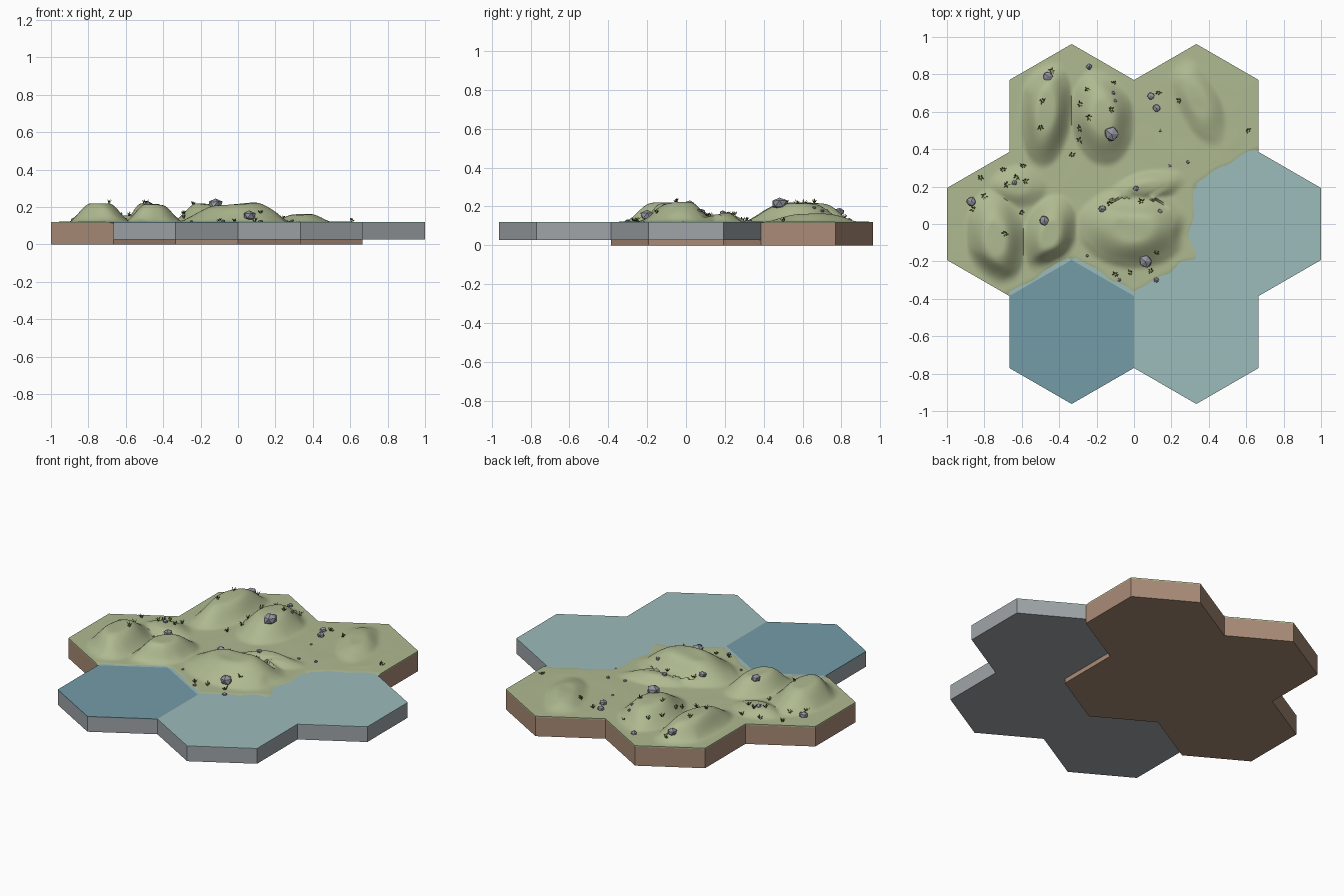
import bpy, bmesh, math, random
from mathutils import Vector, noise

if "Cube" in bpy.data.objects:
    bpy.data.objects.remove(bpy.data.objects["Cube"])

random.seed(4)
W = 2 / 3                       # hex width across flats
R = W / math.sqrt(3)            # hex corner radius
LEVEL = 0.1195                  # water level
DY = 1.5 * R
LAND = [(0, 0), (-W, 0), (-W / 2, DY), (W / 2, DY)]
SHALLOW = [(W, 0), (W / 2, -DY)]
DEEP = [(-W / 2, -DY)]


def material(name, r, g, b):
    m = bpy.data.materials.new(name)
    m.diffuse_color = tuple((c / 255) ** 2.2 for c in (r, g, b)) + (1,)
    m.use_nodes = True
    m.node_tree.nodes["Principled BSDF"].inputs["Base Color"].default_value = m.diffuse_color
    return m


GRASS = material("meadow green", 173, 184, 143)
EARTH = material("earth brown", 168, 138, 118)
STONE = material("base grey", 158, 163, 167)
TEAL = material("shallow water", 155, 187, 185)
BLUE = material("deep water", 115, 154, 166)
ROCK = material("rock grey", 146, 147, 158)
DARK = material("dark leaf", 84, 98, 44)
LIME = material("yellow leaf", 160, 166, 62)


def finish(name, bm, mats, smooth=False):
    me = bpy.data.meshes.new(name)
    bm.to_mesh(me)
    bm.free()
    ob = bpy.data.objects.new(name, me)
    bpy.context.collection.objects.link(ob)
    for m in mats:
        me.materials.append(m)
    for p in me.polygons:
        p.use_smooth = smooth
    return ob


def corners(c):
    return [Vector((c[0] + R * math.cos(math.radians(60 * k - 30)),
                    c[1] + R * math.sin(math.radians(60 * k - 30)), 0)) for k in range(6)]


def slab(name, hexes, z0, z1, mat):
    """Joined hexagons raised into one solid."""
    bm = bmesh.new()
    for c in hexes:
        bm.faces.new([bm.verts.new(p + Vector((0, 0, z0))) for p in corners(c)])
    bmesh.ops.remove_doubles(bm, verts=bm.verts, dist=1e-4)
    ex = bmesh.ops.extrude_face_region(bm, geom=bm.faces[:], use_keep_orig=True)
    for v in ex["geom"]:
        if isinstance(v, bmesh.types.BMVert):
            v.co.z = z1
    bmesh.ops.recalc_face_normals(bm, faces=bm.faces)
    return finish(name, bm, [mat])


slab("land_base", LAND, 0, 0.114, EARTH)
slab("water_base", SHALLOW + DEEP, 0.027, 0.115, STONE)
slab("shallow_water", SHALLOW, 0.115, LEVEL, TEAL)
slab("deep_water", DEEP, 0.115, LEVEL, BLUE)

# Sort the land tile edges into coast edges and outer rim edges
coast, rim = [], []
strip = bmesh.new()
for c in LAND:
    ps, mid = corners(c), Vector((c[0], c[1], 0))
    for k in range(6):
        a, b = ps[k], ps[(k + 1) % 6]
        other = a + b - mid

        def has(tiles):
            return any((Vector((t[0], t[1], 0)) - other).length < 0.01 for t in tiles)
        if has(LAND):
            continue
        if has(SHALLOW + DEEP):
            coast.append((a, b))
            quad = (a, b, b.lerp(mid, 0.25), a.lerp(mid, 0.25))
            strip.faces.new([strip.verts.new((p.x, p.y, LEVEL)) for p in quad])
        else:
            rim.append((a, b))
finish("shore_water", strip, [TEAL])


def edge_distance(p, edges):
    best = 9
    for a, b in edges:
        d = b - a
        t = max(0, min(1, (p - a).dot(d) / d.dot(d)))
        best = min(best, (p - a - d * t).length)
    return best


def ease(t):
    t = max(0, min(1, t))
    return t * t * (3 - 2 * t)


# Hills: x, y, x radius, y radius, turn in degrees, height
HILLS = [(0, -0.02, 0.31, 0.22, 0, 0.092), (0.07, 0.19, 0.22, 0.09, 15, 0.035),
         (-0.74, -0.08, 0.16, 0.27, 5, 0.094), (-0.45, -0.06, 0.14, 0.22, -15, 0.090),
         (-0.47, 0.60, 0.14, 0.30, -4, 0.092), (-0.17, 0.57, 0.17, 0.26, 6, 0.088),
         (0.34, 0.66, 0.12, 0.26, 25, 0.036), (-0.62, 0.2, 0.16, 0.12, 0, 0.03)]


def height(x, y):
    p = Vector((x, y, 0))
    h = 0
    for cx, cy, rx, ry, turn, top in HILLS:
        s, c = math.sin(math.radians(turn)), math.cos(math.radians(turn))
        u, v = (x - cx) * c + (y - cy) * s, (y - cy) * c - (x - cx) * s
        h = max(h, top * ease((1.05 - math.hypot(u / rx, v / ry)) / 0.75))
    # crescent hollow behind the middle hill
    u, v = (x - 0.03) / 0.17, (y - 0.10 - 1.2 * (x - 0.0) ** 2) / 0.05
    h -= 0.035 * math.exp(-u * u - v * v) * (h > 0.03)
    h += 0.012 * (noise.noise(p * 6) + 0.4) * ease(h / 0.02 + 0.3)
    h = max(h, 0.001) * ease(edge_distance(p, rim) / 0.13)
    shore = edge_distance(p, coast) - 0.022 - 0.03 * noise.noise(p * 9 + Vector((3, 1, 0)))
    return LEVEL + h * ease(shore / 0.10) + max(-0.004, min(0.0015, shore * 0.3))


# Terrain: a fine triangle grid on each land tile, lifted by height
N = 26
bm = bmesh.new()
for c in LAND:
    ps, mid = corners(c), Vector((c[0], c[1], 0))
    for k in range(6):
        e1, e2 = (ps[k] - mid) / N, (ps[(k + 1) % 6] - mid) / N
        g = {(i, j): bm.verts.new(mid + e1 * i + e2 * j)
             for i in range(N + 1) for j in range(N + 1 - i)}
        for i, j in g:
            if i + j < N:
                bm.faces.new((g[i, j], g[i + 1, j], g[i, j + 1]))
            if i + j < N - 1:
                bm.faces.new((g[i + 1, j], g[i + 1, j + 1], g[i, j + 1]))
bmesh.ops.remove_doubles(bm, verts=bm.verts, dist=1e-4)
for v in bm.verts:
    v.co.z = height(v.co.x, v.co.y)
border = [e for e in bm.edges if e.is_boundary]
skirt = bmesh.ops.extrude_edge_only(bm, edges=border)
for v in skirt["geom"]:
    if isinstance(v, bmesh.types.BMVert):
        v.co.z = 0.114
terrain = finish("terrain", bm, [GRASS], True)
bpy.context.view_layer.objects.active = terrain
terrain.select_set(True)
bpy.ops.object.shade_smooth_by_angle(angle=math.radians(50))

# Rocks: x, y, radius
ROCKS = [(-.46, .79, .029), (-.24, .84, .017), (-.12, .48, .042), (.09, .685, .021),
         (.12, .62, .023), (-.11, .70, .011), (-.64, .22, .015), (-.87, .12, .028),
         (-.48, .02, .030), (-.17, .08, .022), (.01, .19, .017), (.06, -.20, .036),
         (.12, -.30, .015), (.14, .07, .013), (.19, .31, .010), (.29, .33, .011),
         (-.08, -.30, .012), (.14, .50, .008), (-.25, -.17, .008), (-.10, .66, .010)]
bm = bmesh.new()
for x, y, r in ROCKS:
    new = bmesh.ops.create_icosphere(bm, subdivisions=1, radius=r)["verts"]
    base = Vector((x, y, height(x, y) + 0.25 * r))
    for v in new:
        v.co *= random.uniform(0.85, 1.12)
        v.co.z *= 0.8
        v.co += base
finish("rocks", bm, [ROCK])

# Grass tufts: a few leaning blades around each spot
TUFTS = [(-.63, .25), (-.70, .29), (-.58, .23), (-.68, .21), (-.82, .25), (-.86, .08),
         (-.69, -.05), (-.59, .31), (-.60, .06), (-.80, .15), (-.25, .72), (-.29, .64),
         (-.29, .51), (-.29, .45), (-.11, .75), (-.12, .61), (-.33, .37), (-.49, .66),
         (.24, .66), (.13, .70), (.61, .50), (.04, .12), (.12, -.15), (.09, -.25),
         (-.02, -.26), (-.10, -.27), (-.13, .11), (-.24, .57), (-.44, .82), (-.50, .52)]
bm = bmesh.new()
for n, (x, y) in enumerate(TUFTS):
    for k in range(7):
        a = k * 2.4 + n
        d, side = Vector((math.cos(a), math.sin(a), 0)), Vector((-math.sin(a), math.cos(a), 0))
        root = Vector((x, y, height(x, y) - 0.002)) + d * 0.003
        reach, up = random.uniform(.008, .02), random.uniform(.012, .027)
        bend = root + d * reach * 0.45 + Vector((0, 0, up * 0.7))
        tip = root + d * reach + Vector((0, 0, up))
        pts = (root, bend + side * 0.003, tip, bend - side * 0.003)
        f = bm.faces.new([bm.verts.new(p) for p in pts])
        f.material_index = 1 if (n + k) % 4 == 0 else 0
finish("grass_tufts", bm, [DARK, LIME])
